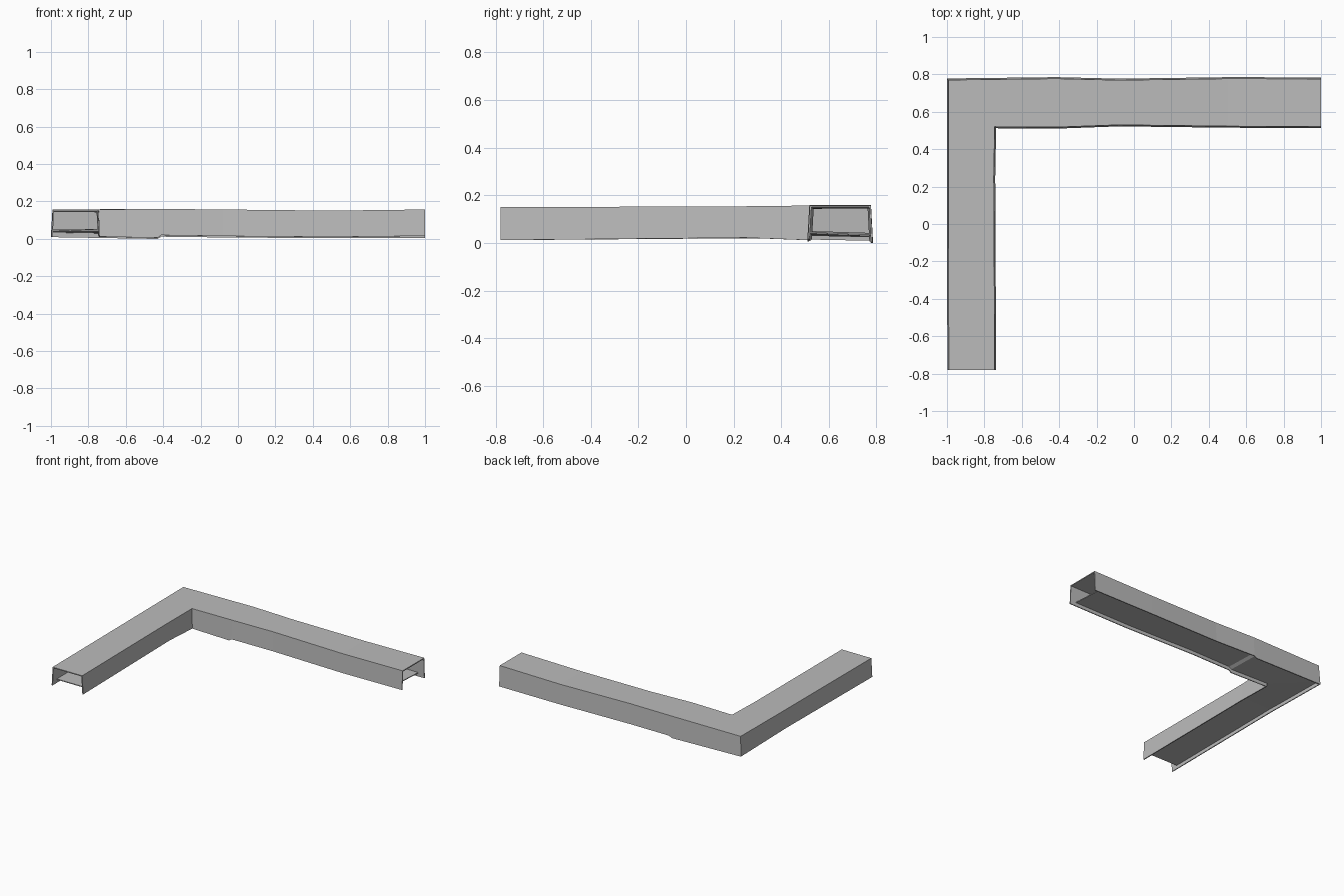
import bpy
from mathutils import Vector

cube = bpy.data.objects.get("Cube")
if cube:
    bpy.data.objects.remove(cube, do_unlink=True)

grey = bpy.data.materials.new("plain_grey")
grey.use_nodes = True
grey.diffuse_color = (0.5, 0.5, 0.5, 1)
grey.node_tree.nodes["Principled BSDF"].inputs["Base Color"].default_value = (0.5, 0.5, 0.5, 1)

FLARE = 0.008      # walls lean outward towards the bottom
PLATE_RISE = 0.03  # underside plate sits above the wall edges
RECESS = 0.05      # underside plate stops short of the open ends

# Stations along the bend: outer x, y, inner x, y, top z, outer and inner bottom z
STATIONS = [
    (-0.99, -0.78, -0.745, -0.78, 0.15, 0.012, 0.012),
    (-0.992, 0.25, -0.75, 0.25, 0.154, 0.02, 0.022),
    (-0.992, 0.77, -0.745, 0.52, 0.157, 0.01, 0.012),
    (-0.43, 0.777, -0.43, 0.518, 0.16, 0.0, 0.006),
    (-0.41, 0.777, -0.41, 0.518, 0.16, 0.012, 0.02),
    (-0.08, 0.769, -0.08, 0.53, 0.157, 0.008, 0.015),
    (0.5, 0.777, 0.5, 0.523, 0.151, 0.004, 0.01),
    (1.0, 0.776, 1.0, 0.52, 0.157, 0.004, 0.016),
]


def ribbon(name, rings, thickness):
    """Skin consecutive rows of points and give the sheet a thickness."""
    n = len(rings[0])
    verts = [p for ring in rings for p in ring]
    faces = [(r * n + i, r * n + i + 1, (r + 1) * n + i + 1, (r + 1) * n + i)
             for r in range(len(rings) - 1) for i in range(n - 1)]
    mesh = bpy.data.meshes.new(name)
    mesh.from_pydata(verts, [], faces)
    mesh.materials.append(grey)
    obj = bpy.data.objects.new(name, mesh)
    bpy.context.collection.objects.link(obj)
    mod = obj.modifiers.new("sheet_thickness", "SOLIDIFY")
    mod.thickness = thickness
    mod.offset = -1
    mod.use_even_offset = True
    return obj


channel, plate = [], []
for ox, oy, ix, iy, top, low_out, low_in in STATIONS:
    outer, inner = Vector((ox, oy, 0)), Vector((ix, iy, 0))
    across = outer - inner
    # Keep the same flare on both walls at the mitred corner
    lean = across * (FLARE / max(abs(across.x), abs(across.y)))
    up = Vector((0, 0, 1))
    channel.append([outer + lean + up * low_out, outer + up * top,
                    inner + up * top, inner - lean + up * low_in])
    plate.append([outer + up * (low_out + PLATE_RISE),
                  inner + up * (low_in + PLATE_RISE)])

# Pull the plate back from both open ends
for p in plate[0]:
    p.y += RECESS
for p in plate[-1]:
    p.x -= RECESS

ribbon("channel_cover", channel, 0.007)
ribbon("underside_plate", plate, 0.006)
